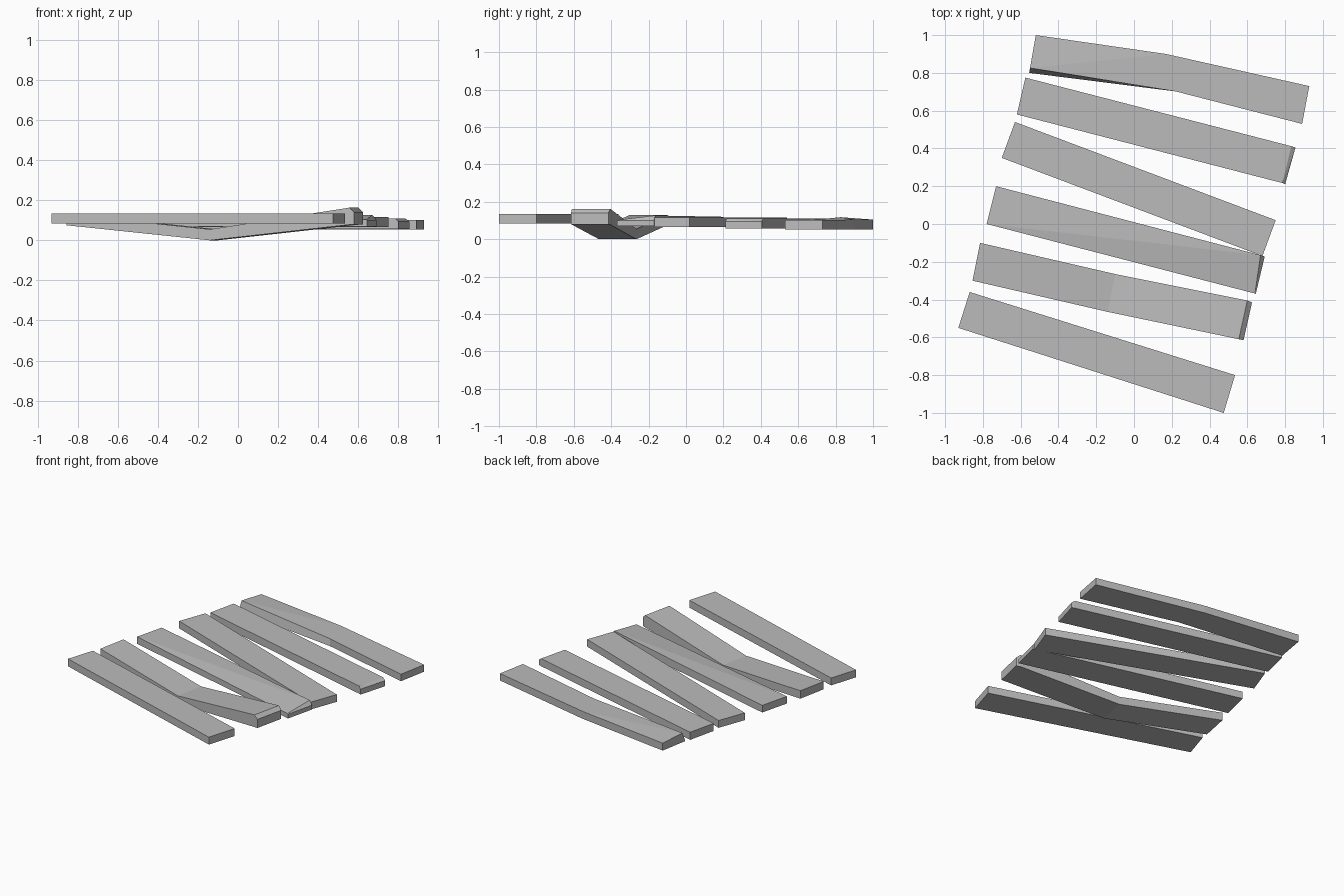
import bpy
import bmesh
from mathutils import Vector

cube = bpy.data.objects.get("Cube")
if cube:
    bpy.data.objects.remove(cube)

# Single grey colour
grey = bpy.data.materials.new("weathered grey")
grey.use_nodes = True
colour = (0.5, 0.5, 0.5, 1)
grey.diffuse_color = colour
grey.node_tree.nodes["Principled BSDF"].inputs["Base Color"].default_value = colour


def cut(front, back, base, top, back_top=None, inset=0):
    """One cross-section: front and back plan points with their heights."""
    f, b = Vector(front), Vector(back)
    lip = f.lerp(b, inset)
    return [(*f, base), (*b, base), (*b, back_top or top), (*lip, top)]


def plank(name, *cuts):
    """Loft a flat-sided board through cross-sections from right to left."""
    bm = bmesh.new()
    rings = [[bm.verts.new(p) for p in c] for c in cuts]
    bm.faces.new(rings[0])
    bm.faces.new(rings[-1][::-1])
    for r, s in zip(rings, rings[1:]):
        for i in (0, 1, 3):
            j = (i + 1) % 4
            bm.faces.new((r[i], r[j], s[j], s[i]))
        # The top is split so that a raised corner creases it
        bm.faces.new((r[3], s[3], s[2]))
        bm.faces.new((r[3], s[2], r[2]))
    bmesh.ops.recalc_face_normals(bm, faces=bm.faces)
    mesh = bpy.data.meshes.new(name)
    bm.to_mesh(mesh)
    bm.free()
    mesh.materials.append(grey)
    bpy.context.collection.objects.link(bpy.data.objects.new(name, mesh))


# Straight front board
plank("front_plank",
      cut((-0.93, -0.55), (-0.87, -0.36), 0.083, 0.135),
      cut((0.475, -1.0), (0.535, -0.80), 0.083, 0.135))

# Sagging board with a chamfered raised end
plank("sagging_plank",
      cut((-0.855, -0.30), (-0.815, -0.10), 0.075, 0.13),
      cut((-0.14, -0.465), (-0.10, -0.265), 0.0, 0.055),
      cut((0.555, -0.61), (0.60, -0.405), 0.078, 0.163),
      cut((0.58, -0.615), (0.625, -0.415), 0.08, 0.14))

# Board with one lifted corner
plank("twisted_plank",
      cut((-0.78, 0.0), (-0.73, 0.20), 0.07, 0.12),
      cut((0.64, -0.368), (0.67, -0.165), 0.07, 0.103, 0.127),
      cut((0.645, -0.37), (0.692, -0.172), 0.07, 0.10))

# Straight board at a steeper angle
plank("angled_plank",
      cut((-0.70, 0.35), (-0.63, 0.54), 0.066, 0.117),
      cut((0.68, -0.17), (0.75, 0.02), 0.066, 0.117))

# Board with a chamfered end
plank("chamfered_plank",
      cut((-0.62, 0.58), (-0.575, 0.775), 0.057, 0.11),
      cut((0.785, 0.217), (0.833, 0.412), 0.057, 0.11),
      cut((0.80, 0.21), (0.855, 0.405), 0.057, 0.095))

# Bent back board with a sloping front edge
plank("back_plank",
      cut((-0.555, 0.80), (-0.52, 1.0), 0.053, 0.118, 0.105, 0.13),
      cut((0.22, 0.702), (0.17, 0.90), 0.053, 0.105),
      cut((0.89, 0.53), (0.928, 0.73), 0.053, 0.102))
